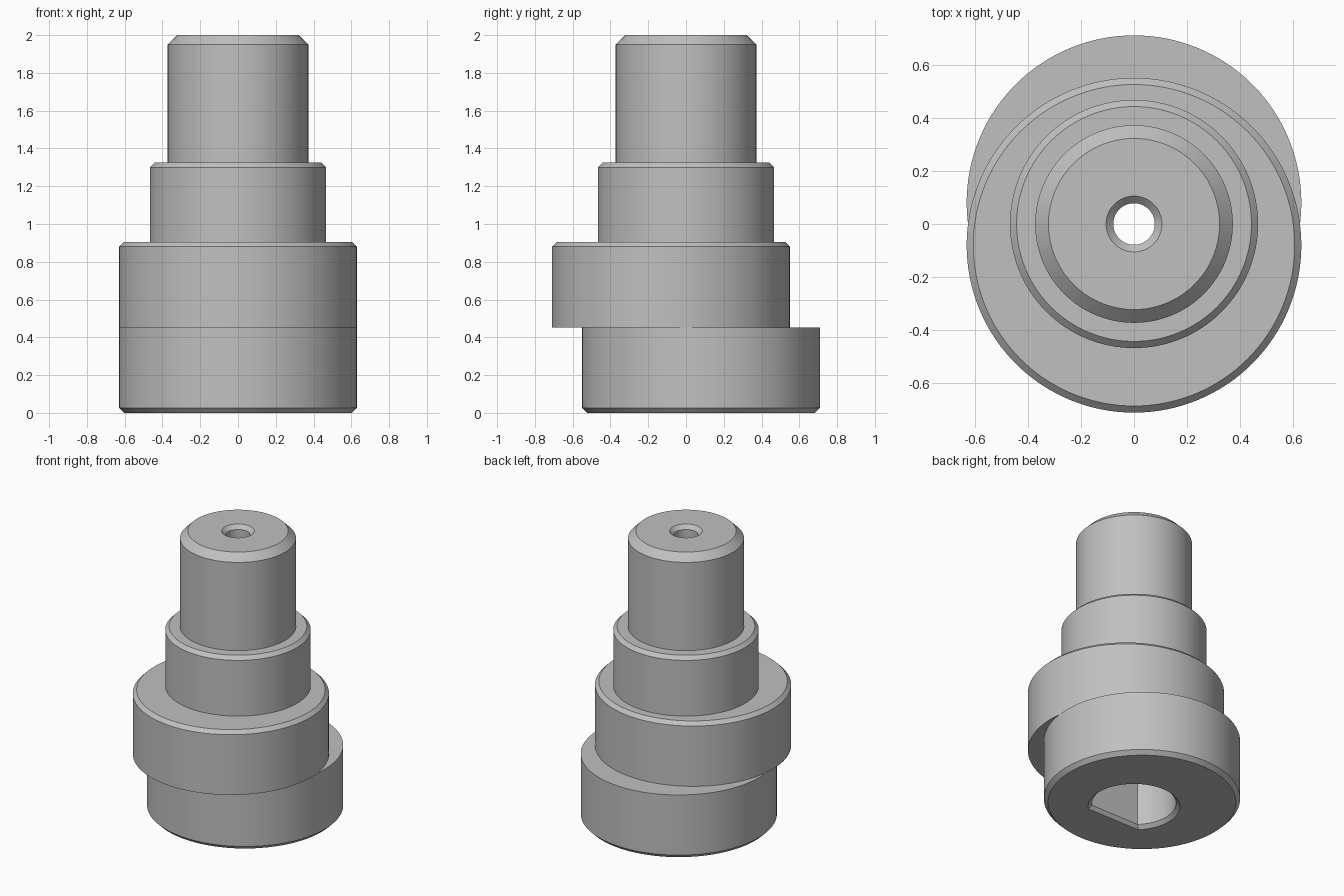
import bpy
import bmesh
from math import cos, sin, pi, radians

SIDES = 128
OFFSET = 0.08     # eccentricity of the two discs

cube = bpy.data.objects.get("Cube")
if cube:
    bpy.data.objects.remove(cube, do_unlink=True)

steel = bpy.data.materials.new("steel_grey")
steel.use_nodes = True
grey = (0.53, 0.53, 0.53, 1)
steel.diffuse_color = grey
steel.node_tree.nodes["Principled BSDF"].inputs["Base Color"].default_value = grey


def arc(start, end, count, closed):
    """Unit outline points; an open arc is closed by a straight chord."""
    steps = count if closed else count - 1
    angles = [radians(start + (end - start) * i / steps) for i in range(count)]
    return [(cos(a), sin(a)) for a in angles]


CIRCLE = arc(0, 360, SIDES, True)
D_SHAPE = arc(-45, 225, 97, False)     # flat faces the front


def loft(name, outline, sections, y=0.0):
    """Stack scaled copies of an outline: sections are (height, radius)."""
    bm = bmesh.new()
    rings = [[bm.verts.new((px * r, py * r + y, z)) for px, py in outline]
             for z, r in sections]
    n = len(outline)
    for low, high in zip(rings, rings[1:]):
        for i in range(n):
            j = (i + 1) % n
            bm.faces.new((low[i], low[j], high[j], high[i]))
    bm.faces.new(rings[0][::-1])
    bm.faces.new(rings[-1])
    bmesh.ops.recalc_face_normals(bm, faces=bm.faces)
    mesh = bpy.data.meshes.new(name)
    bm.to_mesh(mesh)
    bm.free()
    mesh.materials.append(steel)
    obj = bpy.data.objects.new(name, mesh)
    bpy.context.collection.objects.link(obj)
    return obj


def combine(body, other, operation):
    """Apply a boolean to the body and discard the helper."""
    mod = body.modifiers.new(other.name, 'BOOLEAN')
    mod.operation = operation
    mod.solver = 'EXACT'
    mod.object = other
    bpy.context.view_layer.objects.active = body
    bpy.ops.object.modifier_apply(modifier=mod.name)
    bpy.data.objects.remove(other, do_unlink=True)


# Lower disc, chamfered underneath and shifted to the back
body = loft("eccentric_shaft", CIRCLE,
            [(0, 0.603), (0.027, 0.63), (0.453, 0.63)], OFFSET)

# Upper disc, chamfered on top and shifted to the front
upper_disc = loft("upper_disc", CIRCLE,
                  [(0.453, 0.63), (0.88, 0.63), (0.905, 0.605)], -OFFSET)

# Stepped spindle on the central axis
spindle = loft("stepped_spindle", CIRCLE,
               [(0.2, 0.467), (1.3, 0.467), (1.325, 0.442),
                (1.325, 0.372), (1.95, 0.372), (2.0, 0.322)])

# Keyed bore from below and countersunk screw hole from above
bore = loft("keyed_bore", D_SHAPE, [(-0.025, 0.32), (0.025, 0.27), (1.3, 0.27)])
screw_hole = loft("screw_hole", CIRCLE,
                  [(1.2, 0.078), (1.973, 0.078), (2.027, 0.132)])

for part in (upper_disc, spindle):
    combine(body, part, 'UNION')
for cutter in (bore, screw_hole):
    cutter.hide_render = True
    combine(body, cutter, 'DIFFERENCE')

# Smooth round walls with crisp edges
bpy.ops.object.select_all(action='DESELECT')
body.select_set(True)
bpy.context.view_layer.objects.active = body
bpy.ops.object.shade_smooth_by_angle(angle=radians(30))
